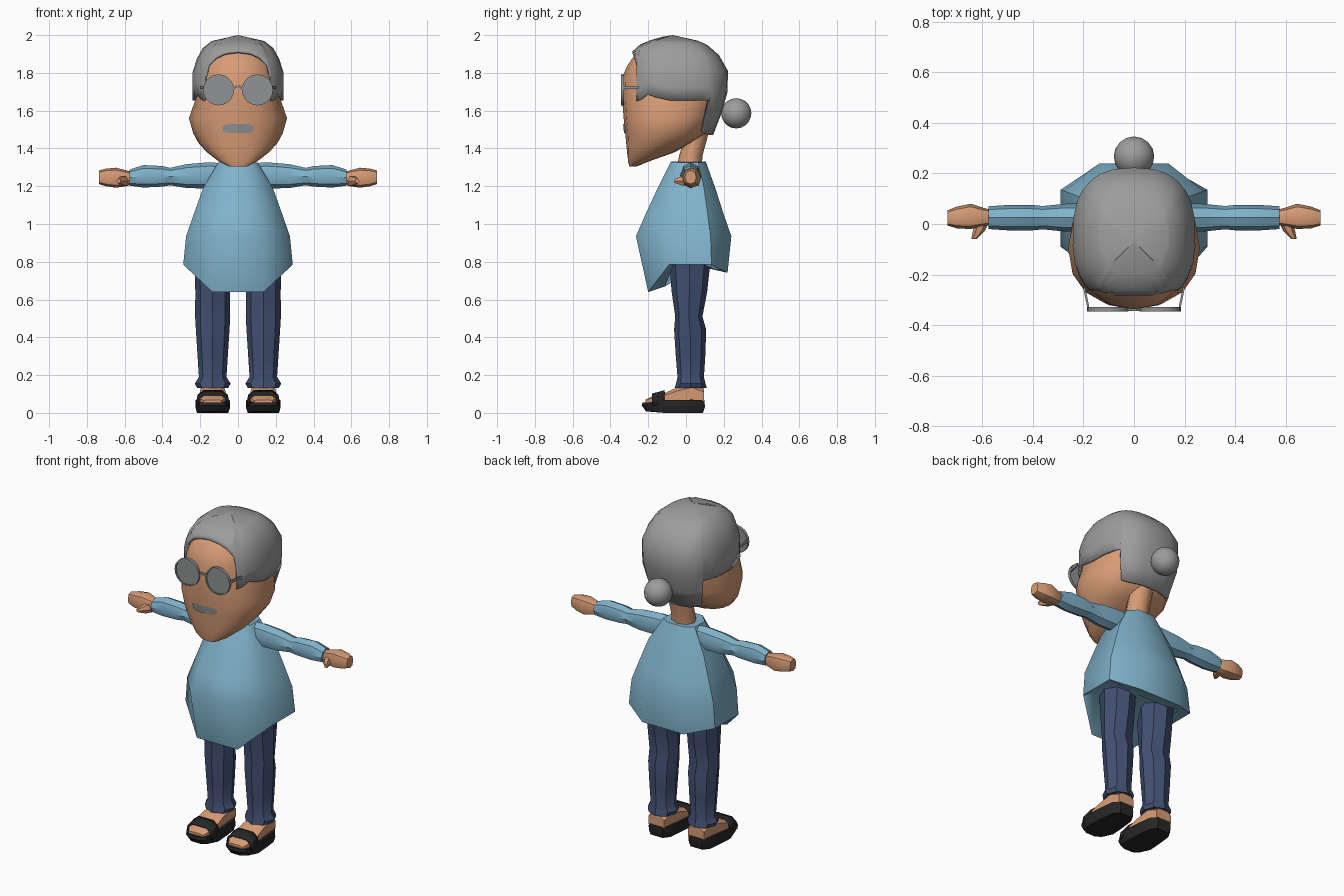
import bpy, bmesh, math
from mathutils import Vector
from mathutils.bvhtree import BVHTree

if "Cube" in bpy.data.objects:
    bpy.data.objects.remove(bpy.data.objects["Cube"])


def material(name, rgb):
    m = bpy.data.materials.new(name)
    lin = [((c / 255 + 0.055) / 1.055) ** 2.4 for c in rgb]
    m.diffuse_color = (*lin, 1)
    m.use_nodes = True
    m.node_tree.nodes["Principled BSDF"].inputs["Base Color"].default_value = m.diffuse_color
    return m


SKIN = material("skin", (216, 156, 118))
BLUE = material("shirt blue", (128, 178, 202))
NAVY = material("trouser navy", (66, 80, 114))
BLACK = material("sandal black", (38, 38, 38))
HAIR = material("hair grey", (157, 157, 157))
GREY = material("glasses grey", (144, 146, 147))


def finish(name, bm, mat, angle=30, mirror=False, solid=0):
    bmesh.ops.remove_doubles(bm, verts=bm.verts, dist=0.0005)
    bmesh.ops.recalc_face_normals(bm, faces=bm.faces)
    me = bpy.data.meshes.new(name)
    bm.to_mesh(me)
    bm.free()
    me.materials.append(mat)
    ob = bpy.data.objects.new(name, me)
    bpy.context.collection.objects.link(ob)
    bpy.ops.object.select_all(action='DESELECT')
    ob.select_set(True)
    bpy.context.view_layer.objects.active = ob
    bpy.ops.object.shade_smooth_by_angle(angle=math.radians(angle))
    if mirror:
        ob.modifiers.new("mirror", 'MIRROR')
    if solid:
        mod = ob.modifiers.new("thickness", 'SOLIDIFY')
        mod.thickness = solid
        mod.offset = -1
    return ob


def skin_rings(rings, closed=True, caps=True):
    """Bridge a list of equal-length point rings into a surface."""
    bm = bmesh.new()
    rows = [[bm.verts.new(p) for p in r] for r in rings]
    n = len(rows[0])
    for a, b in zip(rows, rows[1:]):
        for i in range(n if closed else n - 1):
            j = (i + 1) % n
            bm.faces.new((a[i], a[j], b[j], b[i]))
    if caps:
        bm.faces.new(rows[0])
        bm.faces.new(rows[-1])
    return bm


def loft(name, rings, mat, angle=30, mirror=False):
    return finish(name, skin_rings(rings), mat, angle, mirror)


def power(v, p):
    return math.copysign(abs(v) ** p, v)


def oval(axis, pos, u, v, ru, rv, n=8, p=1.0, turn=0.0):
    """Rounded ring across an axis; u, v are the other two axes in xyz order."""
    pts = []
    for i in range(n):
        a = 2 * math.pi * (i + turn) / n
        c = [u + ru * power(math.cos(a), p), v + rv * power(math.sin(a), p)]
        c.insert("xyz".index(axis), pos)
        pts.append(Vector(c))
    return pts


# Head: z, front y, back y, half width
head_table = [(1.305, -.30, -.26, .05), (1.33, -.306, -.20, .10), (1.38, -.312, -.06, .165),
              (1.43, -.317, .03, .21), (1.48, -.322, .11, .237), (1.56, -.33, .14, .26),
              (1.66, -.338, .18, .225), (1.78, -.336, .195, .217), (1.84, -.31, .18, .2),
              (1.90, -.268, .13, .17), (1.95, -.2, .05, .1)]
head_rings = [oval('z', z, 0, (f + b) / 2, w, (b - f) / 2, 16, .87) for z, f, b, w in head_table]
face_bm = skin_rings(head_rings)
face_tree = BVHTree.FromBMesh(face_bm)
finish("head", face_bm, SKIN, 40)

# Neck
loft("neck", [oval('z', 1.28, 0, .015, .075, .068), oval('z', 1.36, 0, .025, .07, .062),
              oval('z', 1.52, 0, .07, .07, .06)], SKIN, 50)

# Hair cap: each column runs from the crown down to its own hemline
hair_table = [(2.0, -.07, -.07, 0), (1.99, -.135, .01, .085), (1.957, -.235, .10, .165),
              (1.91, -.288, .165, .205), (1.81, -.31, .223, .243), (1.66, -.32, .217, .242),
              (1.47, -.30, .143, .2)]


def hair_point(deg, z):
    for (z1, *a), (z0, *b) in zip(hair_table, hair_table[1:]):
        if z >= z0 - 1e-6:
            break
    t = (z1 - z) / (z1 - z0)
    f, k, w = [p + (q - p) * t for p, q in zip(a, b)]
    c = -.05 if z < 1.98 else (f + k) / 2
    s, co = math.sin(math.radians(deg)), math.cos(math.radians(deg))
    y = c - (c - f if co > 0 else k - c) * power(co, .78)
    return Vector((w * abs(s) ** .78 if 0 < deg < 180 else 0, y, z))


hemline = [(0, 1.915), (14, 1.905), (27, 1.88), (37, 1.84), (40, 1.77), (42, 1.65), (50, 1.66),
           (60, 1.687), (72, 1.67), (85, 1.655), (100, 1.655), (115, 1.655), (126, 1.655),
           (129, 1.485), (140, 1.475), (153, 1.47), (166, 1.47), (180, 1.47)]
steps = [0, .03, .1, .2, .36, .58, .8, 1]
hair_rows = [[hair_point(d, 2 - (2 - h) * max(s, min(s * 3, .03 / (2 - h)) if s else 0))
              for d, h in hemline] for s in steps]
finish("hair", skin_rings(hair_rows, False, False), HAIR, 35, True, .014)

# Hair bun
bm = bmesh.new()
bmesh.ops.create_uvsphere(bm, u_segments=16, v_segments=10, radius=.08)
bmesh.ops.translate(bm, verts=bm.verts, vec=(0, .266, 1.586))
finish("hair_bun", bm, HAIR, 50)

# Moustache: thin plate that follows the face
rows = []
for k in (-1, 0, 1):
    row = []
    for i in range(-6, 7):
        x = i * .0135
        half = .024 * (1 - (abs(i) / 6.6) ** 4) ** .5 - (.003 if i == 0 else 0)
        z = 1.505 + k * half
        hit = face_tree.ray_cast(Vector((x, -1, z)), Vector((0, 1, 0)))[0]
        row.append(Vector((x, hit.y - .006, z)))
    rows.append(row)
finish("moustache", skin_rings(rows, False, False), GREY)

# Glasses: lenses with raised rims, bridge and temples
loft("lens", [oval('y', y, .103, 1.71, .076, .076, 20) for y in (-.340, -.332)], GREY, 30, True)
rim = []
for r, y in ((.074, -.345), (.082, -.345), (.082, -.327), (.074, -.327), (.074, -.345)):
    rim.append(oval('y', y, .103, 1.71, r, r, 20))
finish("lens_rim", skin_rings(rim, True, False), GREY, 30, True)
loft("glasses_bridge", [oval('x', x, -.338, z, .008, .009, 4, turn=.5)
                        for x, z in ((-.027, 1.715), (-.012, 1.726), (.012, 1.726), (.027, 1.715))], GREY)
loft("glasses_temple", [oval('y', y, x, 1.723, .006, .012, 4, turn=.5)
                        for y, x in ((-.342, .178), (-.25, .197))], GREY, 30, True)


# Shirt: eight-sided tunic with a hem lowest in front and a folded-in underside
def tunic(fw, yf, zf, sw, y1, y2, zs, bw, yb, zb):
    right = [(fw, yf, zf), (sw, y1, zs), (sw, y2, zs), (bw, yb, zb)]
    return [Vector(p) for p in right] + [Vector((-x, y, z)) for x, y, z in reversed(right)]


loft("shirt", [
    tunic(.055, -.08, 1.33, .105, -.03, .065, 1.325, .055, .105, 1.33),
    tunic(.085, -.15, 1.19, .185, -.06, .095, 1.19, .085, .155, 1.19),
    tunic(.115, -.215, 1.05, .235, -.08, .115, 1.05, .115, .2, 1.05),
    tunic(.135, -.265, .935, .275, -.095, .13, .935, .135, .24, .935),
    tunic(.136, -.2, .64, .29, -.09, .135, .785, .14, .22, .742),
    tunic(.11, -.11, .67, .24, -.06, .11, .80, .11, .14, .76)], BLUE, 47)

# Sleeves: x, z bottom, z top, half depth
sleeve = [(.07, 1.2, 1.32, .05), (.15, 1.188, 1.327, .056), (.27, 1.19, 1.317, .055),
          (.36, 1.205, 1.297, .046), (.40, 1.198, 1.307, .05), (.50, 1.193, 1.312, .05),
          (.575, 1.203, 1.288, .045)]
loft("sleeve", [oval('x', x, .025, (a + b) / 2, d, (b - a) / 2, 8) for x, a, b, d in sleeve],
     BLUE, 40, True)

# Hands: x, y centre, half depth, z bottom, z top
hand = [(.56, .025, .03, 1.21, 1.275), (.595, .028, .036, 1.2, 1.285), (.645, .03, .05, 1.192, 1.298),
        (.70, .026, .043, 1.2, 1.293), (.737, .024, .03, 1.212, 1.283)]
loft("hand", [oval('x', x, c, (a + b) / 2, d, (b - a) / 2, 8, .8) for x, c, d, a, b in hand],
     SKIN, 40, True)
loft("thumb", [oval('y', y, x, 1.228, r, r * 1.1, 6) for y, x, r in
               ((.02, .597, .028), (-.025, .612, .024), (-.06, .632, .011))], SKIN, 40, True)

# Trouser legs: z, half width, y centre, half depth
leg = [(.95, .10, .02, .10), (.79, .096, .02, .108), (.64, .092, .018, .094), (.51, .093, .015, .072),
       (.44, .089, .022, .085), (.30, .080, .024, .078), (.19, .073, .025, .07),
       (.155, .095, .025, .078), (.132, .082, .025, .085)]
loft("trouser_leg", [oval('z', z, .134, c, w, d, 8) for z, w, c, d in leg], NAVY, 35, True)

# Feet: y, half width, z bottom, z top
foot = [(-.215, .05, .045, .07), (-.18, .07, .045, .088), (-.11, .075, .045, .108),
        (-.05, .07, .045, .135), (.03, .065, .045, .16), (.095, .055, .045, .13)]
loft("foot", [oval('y', y, .134, (a + b) / 2, w, (b - a) / 2, 8, .6, .5) for y, w, a, b in foot],
     SKIN, 40, True)

# Sandal soles
outline = [(-.235, .035), (-.21, .07), (-.13, .092), (-.03, .085), (.06, .075), (.1, .045)]
edge = [(.134 + w, y) for y, w in outline] + [(.134 - w, y) for y, w in reversed(outline)]


def sole_ring(scale, height, toe):
    return [Vector((.134 + (x - .134) * scale, y * scale, height + (toe if y < -.2 else 0)))
            for x, y in edge]


loft("sandal_sole", [sole_ring(.9, 0, .008), sole_ring(1, .03, .01), sole_ring(.98, .068, -.014)],
     BLACK, 35, True)

# Sandal straps: an arch over the toes
arch = [(-.088, .05), (-.08, .092), (-.05, .116), (.05, .116), (.08, .092), (.088, .05)]
strap = [[Vector((.134 + x, y, z + lift)) for x, z in arch]
         for y, lift in ((-.18, -.013), (-.15, -.006), (-.115, .004))]
finish("sandal_strap", skin_rings(strap, False, False), BLACK, 30, True, .012)
